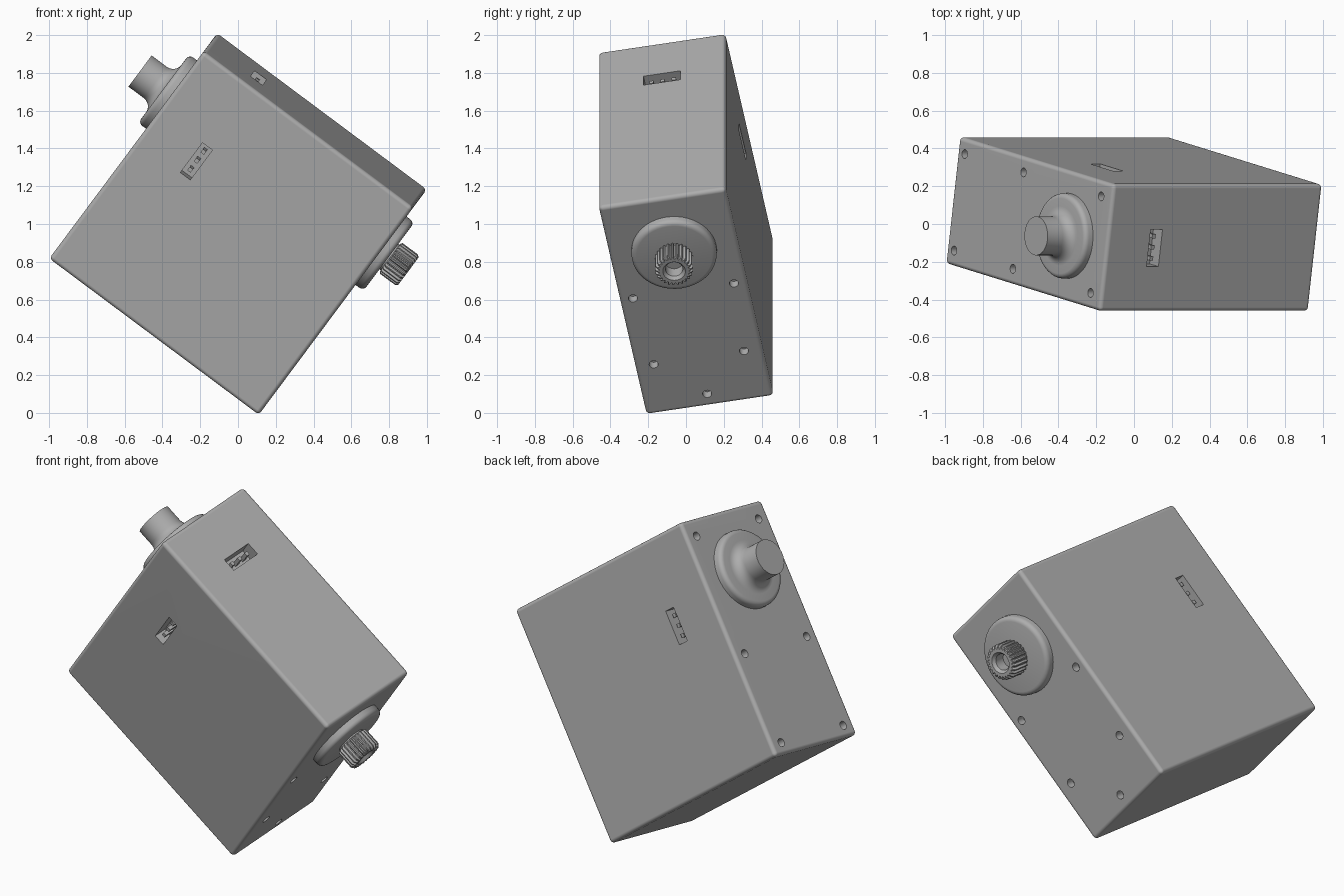
import bpy, bmesh, math
from mathutils import Matrix, Vector

if "Cube" in bpy.data.objects:
    bpy.data.objects.remove(bpy.data.objects["Cube"])

grey = bpy.data.materials.new("plain_grey")
grey.use_nodes = True
COLOR = (0.42, 0.42, 0.42, 1)
grey.diffuse_color = COLOR
grey.node_tree.nodes["Principled BSDF"].inputs["Base Color"].default_value = COLOR

# Tilted frame: u along the shafts, v down the case, w through its thickness
u = Vector((0.8018, 0, -0.5977)).normalized()
w = Vector((0.109, 0.984, 0.146))
w = (w - u * w.dot(u)).normalized()
v = w.cross(u)
FRAME = Matrix.Translation((0, 0, 1)) @ Matrix((u, v, w)).transposed().to_4x4()
HALF = Vector((0.692, 0.697, 0.342))
SHAFT_V = -0.345


def make(name, bm):
    bmesh.ops.recalc_face_normals(bm, faces=bm.faces)
    mesh = bpy.data.meshes.new(name)
    bm.to_mesh(mesh)
    bm.free()
    mesh.materials.append(grey)
    ob = bpy.data.objects.new(name, mesh)
    bpy.context.collection.objects.link(ob)
    ob.matrix_world = FRAME
    return ob


def select(ob):
    bpy.ops.object.select_all(action='DESELECT')
    ob.select_set(True)
    bpy.context.view_layer.objects.active = ob


def smooth(ob):
    select(ob)
    bpy.ops.object.shade_smooth_by_angle(angle=math.radians(35))


def add_box(bm, centre, size):
    m = Matrix.Translation(centre) @ Matrix.Diagonal((*size, 1))
    return bmesh.ops.create_cube(bm, size=1, matrix=m)


def lathe(name, side, profile, segs, tooth=0):
    """Turn (radius, height, toothed) points around the shaft axis."""
    bm = bmesh.new()
    rings = []
    for r, h, toothed in profile:
        ring = []
        for i in range(segs):
            t = 2 * math.pi * i / segs
            rr = r - tooth if toothed and i % 4 > 1 else r
            ring.append(bm.verts.new((side * h, SHAFT_V + rr * math.cos(t), side * rr * math.sin(t))))
        rings.append(ring)
    for lo, hi in zip(rings, rings[1:]):
        for i in range(segs):
            j = (i + 1) % segs
            bm.faces.new((lo[i], lo[j], hi[j], hi[i]))
    bm.faces.new(rings[0])
    bm.faces.new(rings[-1])
    ob = make(name, bm)
    smooth(ob)
    return ob


def flange_lip():
    arc = [math.pi / 2 * i / 4 for i in range(5)]
    return [(0.226, 0.67, 0)] + [(0.2 + 0.026 * math.cos(t), 0.718 + 0.026 * math.sin(t), 0) for t in arc]


# Case with rounded edges
bm = bmesh.new()
add_box(bm, (0, 0, 0), HALF * 2)
bmesh.ops.bevel(bm, geom=bm.edges[:], offset=0.022, segments=4, profile=0.5, affect='EDGES')
case = make("case", bm)

# Cutter for screw holes and sockets
bm = bmesh.new()
holes = [(-1, y, s * 0.26) for y in (-0.6, 0.1, 0.63) for s in (-1, 1)]
holes += [(1, y, s * z) for y, z in ((-0.075, 0.272), (0.373, 0.243)) for s in (-1, 1)]
holes.append((1, 0.616, 0))
for side, y, z in holes:
    m = Matrix.Translation((side * HALF.x, y, z)) @ Matrix.Rotation(math.pi / 2, 4, 'Y')
    bmesh.ops.create_cone(bm, cap_ends=True, segments=20, radius1=0.024, radius2=0.024, depth=0.1, matrix=m)

# Sockets: centre, outward normal, row direction, width
X, Y, Z = Vector((1, 0, 0)), Vector((0, 1, 0)), Vector((0, 0, 1))
sockets = [
    (Vector((-0.375, -0.2, -HALF.z)), -Z, Y, 0.065),
    (Vector((-0.375, -0.2, HALF.z)), Z, Y, 0.065),
    (Vector((-0.375, -HALF.y, 0)), -Y, Z, 0.078),
]


def block(along, across, out, normal, row):
    return X * across + row * along + Vector([abs(c) for c in normal]) * out


for centre, normal, row, width in sockets:
    add_box(bm, centre, block(0.2, width, 0.16, normal, row))
cutter = make("socket_cutter", bm)
cutter.hide_render = True

mod = case.modifiers.new("cut", 'BOOLEAN')
mod.object = cutter
mod.operation = 'DIFFERENCE'
mod.solver = 'EXACT'
select(case)
bpy.ops.object.modifier_apply(modifier="cut")
bpy.data.objects.remove(cutter)
smooth(case)
case.modifiers.new("even_shading", 'WEIGHTED_NORMAL').keep_sharp = True

# Three contact pins in each socket
bm = bmesh.new()
for centre, normal, row, width in sockets:
    for k in (-1, 0, 1):
        add_box(bm, centre - normal * 0.052 + row * (k * 0.06), block(0.022, 0.022, 0.07, normal, row))
make("contact_pins", bm)

# Plain shaft flowing into its flange through a fillet
fillet = [(0.158 - 0.055 * math.sin(t), 0.799 - 0.055 * math.cos(t), 0)
          for t in (math.pi / 2 * i / 6 for i in range(7))]
lathe("plain_shaft", -1, flange_lip() + fillet + [(0.103, 0.9, 0)], 48)

# Flange and splined, bored output shaft
lathe("output_flange", 1, flange_lip(), 48)
lathe("splined_shaft", 1, [
    (0.084, 0.72, 0), (0.084, 0.752, 0), (0.092, 0.752, 1), (0.101, 0.76, 1),
    (0.101, 0.86, 1), (0.09, 0.873, 1), (0.06, 0.873, 0), (0.046, 0.855, 0),
    (0.046, 0.79, 0)], 100, 0.012)
